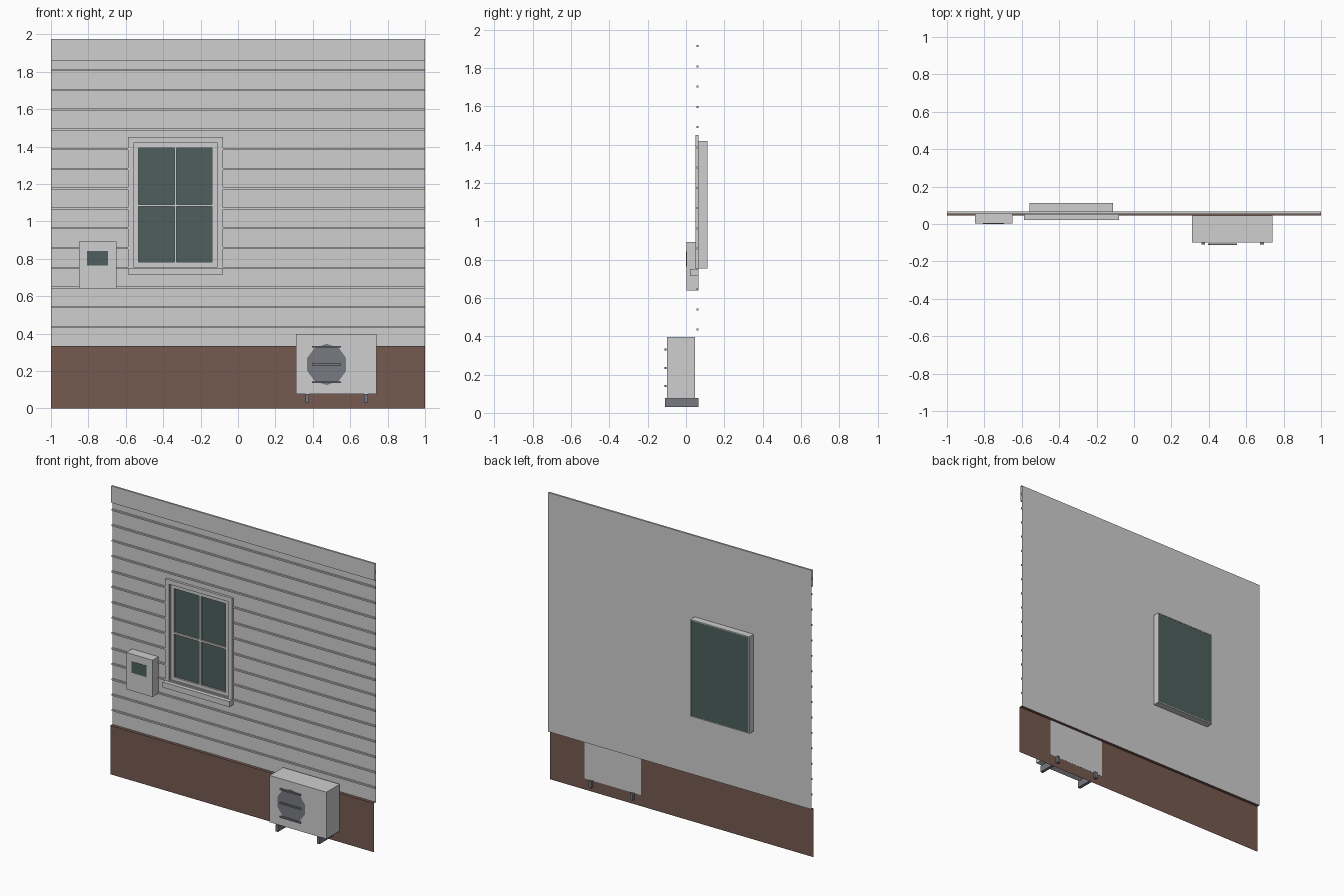
import bpy, bmesh, math
from mathutils import Matrix

cube = bpy.data.objects.get("Cube")
if cube:
    bpy.data.objects.remove(cube, do_unlink=True)


def material(name, rgb):
    m = bpy.data.materials.new(name)
    m.use_nodes = True
    m.diffuse_color = (*rgb, 1)
    node = next(n for n in m.node_tree.nodes if n.type == 'BSDF_PRINCIPLED')
    node.inputs["Base Color"].default_value = (*rgb, 1)
    return m


WHITE = material("off white", (0.62, 0.62, 0.62))
BRICK = material("brick brown", (0.18, 0.10, 0.08))
GLASS = material("dark glass", (0.075, 0.115, 0.11))
METAL = material("dark metal", (0.19, 0.195, 0.22))


def finish(bm, name, *mats):
    mesh = bpy.data.meshes.new(name)
    bm.to_mesh(mesh)
    bm.free()
    for m in mats:
        mesh.materials.append(m)
    obj = bpy.data.objects.new(name, mesh)
    bpy.context.collection.objects.link(obj)
    return obj


def add_box(bm, x, y, z):
    """Add a box given its (low, high) span on each axis."""
    res = bmesh.ops.create_cube(bm, size=1)
    for v in res["verts"]:
        v.co = [s[0] if c < 0 else s[1] for c, s in zip(v.co, (x, y, z))]


def boxes(name, mat, *spans):
    bm = bmesh.new()
    for s in spans:
        add_box(bm, *s)
    return finish(bm, name, mat)


def sheet(name, mat, x, profile):
    """Open sheet: a (y, z) profile swept along x."""
    bm = bmesh.new()
    rows = [[bm.verts.new((cx, y, z)) for cx in x] for y, z in profile]
    for a, b in zip(rows, rows[1:]):
        bm.faces.new((a[0], a[1], b[1], b[0]))
    return finish(bm, name, mat)


WALL_Y, BRICK_Y, BASE_Z, TOP_Z = 0.066, 0.045, 0.335, 1.975
OPEN_X, OPEN_Z = (-0.56, -0.112), (0.755, 1.42)

# Wall sheet with the window opening left out
bm = bmesh.new()
xs = (-1, *OPEN_X, 1)
zs = (BASE_Z, *OPEN_Z, TOP_Z)
grid = [[bm.verts.new((x, WALL_Y, z)) for x in xs] for z in zs]
for i in range(3):
    for j in range(3):
        if (i, j) != (1, 1):
            bm.faces.new((grid[i][j], grid[i][j + 1],
                          grid[i + 1][j + 1], grid[i + 1][j]))
finish(bm, "wall_panel", WHITE)

# Horizontal siding ridges, interrupted at the window
spans = []
for k in range(15):
    z = 0.435 + k * 0.1057
    pieces = [(-1, 1)]
    if 0.72 < z < 1.44:
        pieces = [(-1, -0.58), (-0.09, 1)]
    spans += [(p, (0.056, WALL_Y), (z - 0.005, z + 0.005)) for p in pieces]
boxes("siding_ridges", WHITE, *spans)

# Top board and brick base with its ledge
sheet("top_board", WHITE, (-1, 1),
      [(WALL_Y, 1.86), (0.053, 1.86), (0.053, TOP_Z), (WALL_Y, TOP_Z)])
sheet("brick_base", BRICK, (-1, 1),
      [(BRICK_Y, 0), (BRICK_Y, BASE_Z), (WALL_Y, BASE_Z)])


def frame_spans(x, z, width, y):
    """Four boxes that border a rectangle on its inside."""
    return [((x[0], x[0] + width), y, z), ((x[1] - width, x[1]), y, z),
            ((x[0] + width, x[1] - width), y, (z[0], z[0] + width)),
            ((x[0] + width, x[1] - width), y, (z[1] - width, z[1]))]


# Window trim, sill, sash with cross bars, rear casing and glass
boxes("window_trim", WHITE,
      *frame_spans((-0.588, -0.08), (0.725, 1.45), 0.03, (0.05, WALL_Y)))
boxes("window_sill", WHITE, ((-0.588, -0.08), (0.022, WALL_Y), (0.715, 0.752)))
mid_x, mid_z, bar_y = -0.334, 1.085, (0.065, 0.08)
boxes("window_sash", WHITE,
      *frame_spans(OPEN_X, OPEN_Z, 0.028, bar_y),
      ((mid_x - 0.006, mid_x + 0.006), bar_y, OPEN_Z),
      (OPEN_X, bar_y, (mid_z - 0.006, mid_z + 0.006)))
boxes("window_casing", WHITE,
      *frame_spans(OPEN_X, OPEN_Z, 0.006, (0.06, 0.1125)))
boxes("window_glass", GLASS,
      ((OPEN_X[0] + 0.005, OPEN_X[1] - 0.005), (0.077, 0.111),
       (OPEN_Z[0] + 0.005, OPEN_Z[1] - 0.005)))

# Meter box and its display
boxes("meter_box", WHITE, ((-0.85, -0.65), (0.002, WALL_Y), (0.64, 0.892)))
boxes("meter_display", GLASS, ((-0.807, -0.695), (0, 0.003), (0.765, 0.842)))

# Outdoor cooling unit, feet, fan and grille bars
boxes("cooler_body", WHITE, ((0.31, 0.74), (-0.099, 0.046), (0.076, 0.397)))
boxes("cooler_feet", METAL,
      *[((x - 0.01, x + 0.01), (-0.11, 0.064), (0.032, 0.077))
        for x in (0.37, 0.685)])
bm = bmesh.new()
bmesh.ops.create_circle(
    bm, cap_ends=True, segments=10, radius=0.11,
    matrix=Matrix.Translation((0.474, -0.1015, 0.235))
    @ Matrix.Rotation(math.pi / 2, 4, 'X')
    @ Matrix.Rotation(math.pi / 2, 4, 'Z')
    @ Matrix.Rotation(math.pi / 2, 4, 'Z'))
finish(bm, "cooler_fan", METAL)
boxes("grille_bars", METAL,
      *[((0.395, 0.552), (-0.1125, -0.103), (z - 0.005, z + 0.005))
        for z in (0.14, 0.235, 0.33)])
